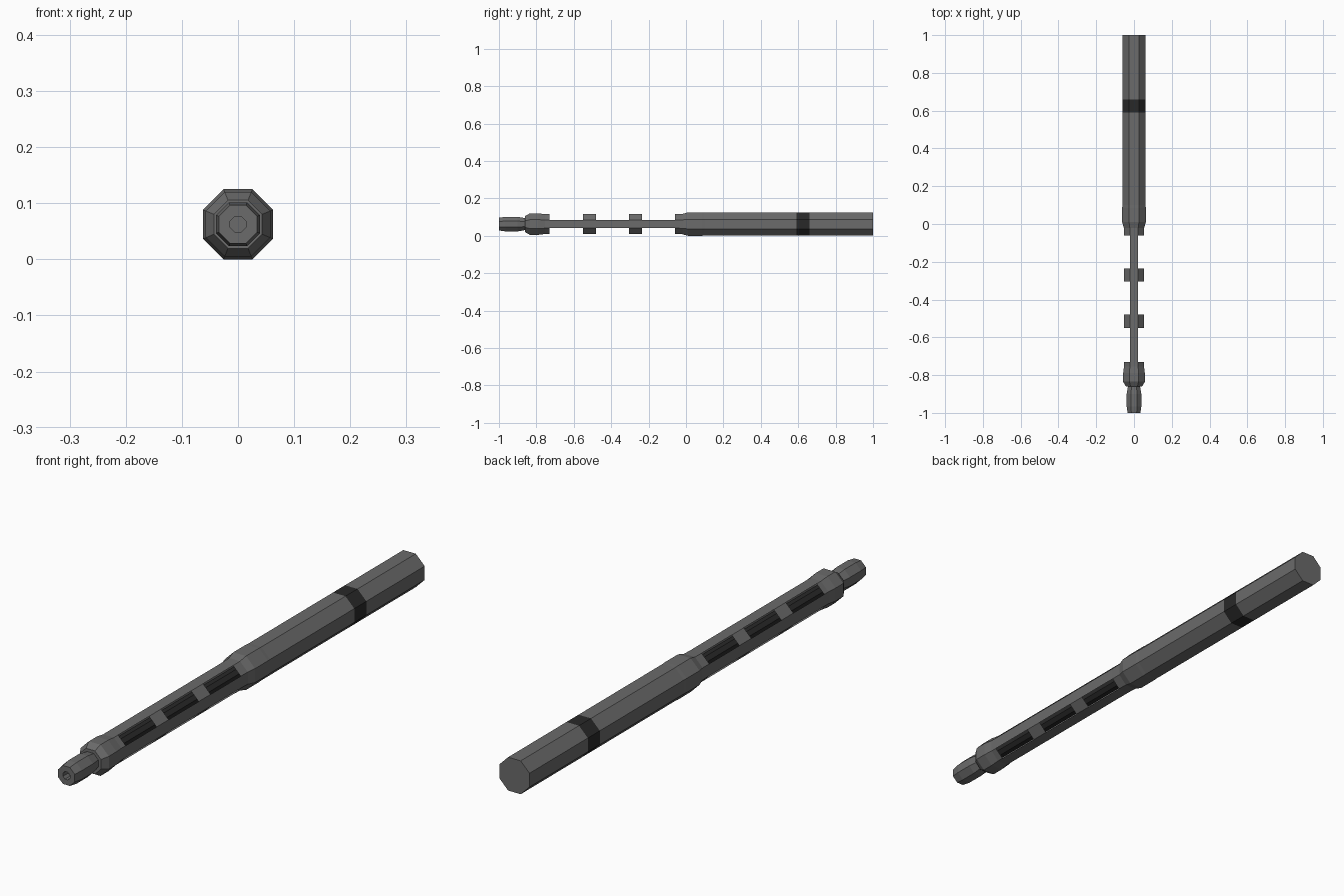
import bpy, bmesh, math

if "Cube" in bpy.data.objects:
    bpy.data.objects.remove(bpy.data.objects["Cube"])

SIDES = 8
AXIS_Z = 0.0625


def material(name, value):
    m = bpy.data.materials.new(name)
    m.diffuse_color = (value, value, value, 1)
    m.use_nodes = True
    m.node_tree.nodes["Principled BSDF"].inputs["Base Color"].default_value = m.diffuse_color
    return m


GREY = material("gunmetal grey", 0.145)
BLACK = material("matte black", 0.022)


def octagon_lathe(name, profile, mats, slots=(), bands=(), cap_start=False, cap_end=False):
    """Octagonal tube along y; profile holds (y, apothem) pairs.
    Slots leave out the diagonal faces, bands use the second material."""
    bm = bmesh.new()
    rings = []
    for y, apothem in profile:
        r = apothem / math.cos(math.pi / SIDES)
        angles = [(k + 0.5) * 2 * math.pi / SIDES for k in range(SIDES)]
        rings.append([bm.verts.new((r * math.cos(a), y, AXIS_Z + r * math.sin(a)))
                      for a in angles])
    for i in range(len(rings) - 1):
        a, b = rings[i], rings[i + 1]
        for k in range(SIDES):
            if i in slots and k % 2 == 0:
                continue
            n = (k + 1) % SIDES
            f = bm.faces.new((a[k], b[k], b[n], a[n]))
            f.material_index = 1 if i in bands else 0
    if cap_start:
        bm.faces.new(rings[0])
    if cap_end:
        bm.faces.new(list(reversed(rings[-1])))
    bm.normal_update()
    mesh = bpy.data.meshes.new(name)
    bm.to_mesh(mesh)
    bm.free()
    for m in mats:
        mesh.materials.append(m)
    obj = bpy.data.objects.new(name, mesh)
    bpy.context.collection.objects.link(obj)
    return obj


# Nozzle tip with a shallow bore
octagon_lathe("nozzle_tip", [(-0.97, 0.014), (-1.0, 0.014), (-1.0, 0.034), (-0.965, 0.039),
                             (-0.90, 0.039), (-0.86, 0.032), (-0.84, 0.032)],
              [GREY], cap_start=True)

# Flared ring, ribbed sleeve with open diagonal slots, and collar
octagon_lathe("slotted_sleeve", [(-0.86, 0.031), (-0.86, 0.043), (-0.835, 0.0575), (-0.79, 0.0575),
                                 (-0.755, 0.053), (-0.73, 0.053), (-0.55, 0.053),
                                 (-0.48, 0.053), (-0.305, 0.053), (-0.235, 0.053),
                                 (-0.06, 0.053), (-0.02, 0.054), (0.01, 0.0625),
                                 (0.085, 0.0625), (0.10, 0.0615)],
              [GREY], slots=(5, 7, 9))

# Dark rod seen through the slots
octagon_lathe("inner_rod", [(-0.85, 0.022), (0.05, 0.022)], [BLACK],
              cap_start=True, cap_end=True)

# Long handle with a black stripe
octagon_lathe("handle", [(0.10, 0.0615), (0.59, 0.0615), (0.66, 0.0615), (1.0, 0.0615)],
              [GREY, BLACK], bands=(1,), cap_end=True)
